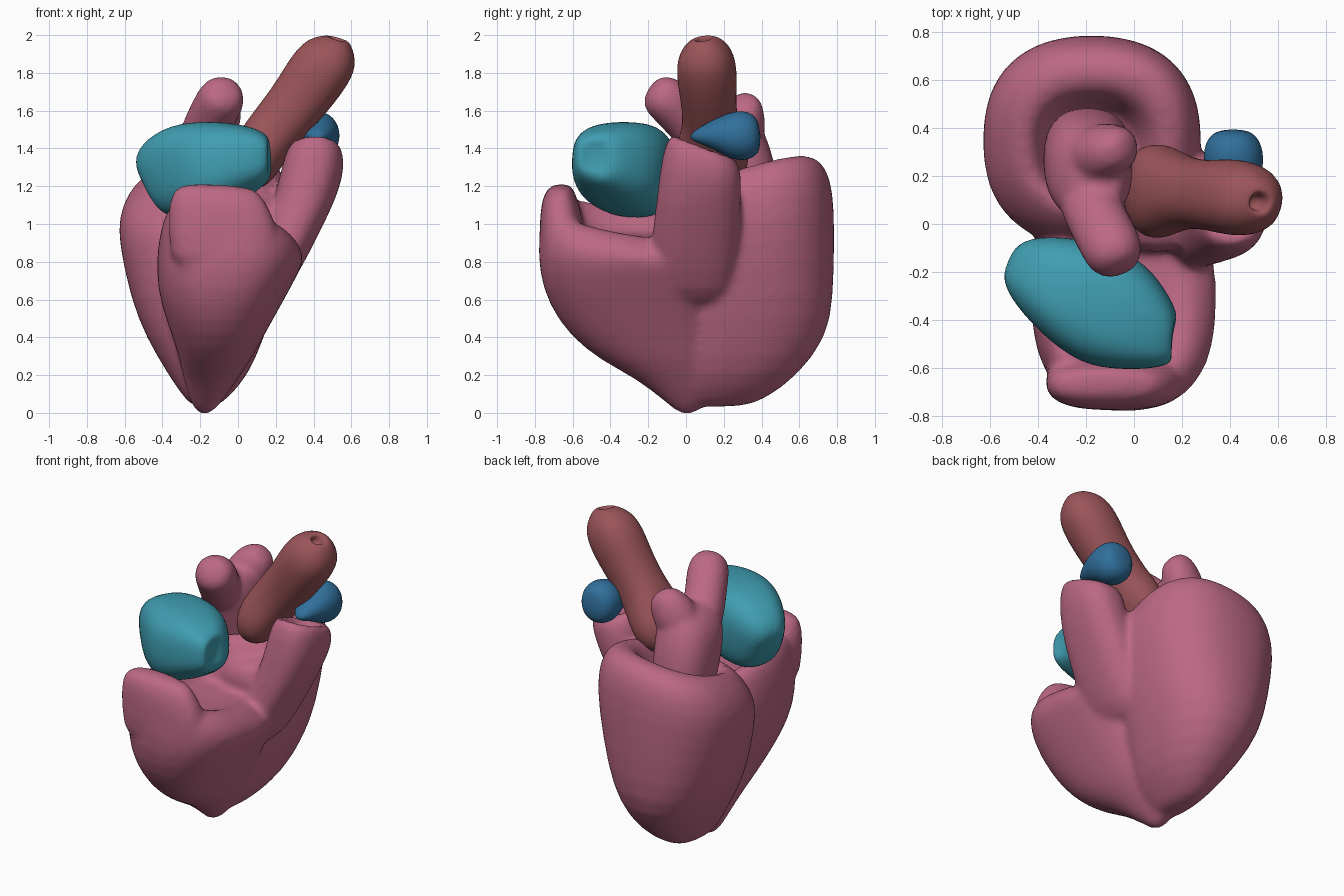
import bpy, bmesh, math
from mathutils import Vector

SEG = 24


def material(name, rgb):
    m = bpy.data.materials.new(name)
    m.diffuse_color = (*rgb, 1)
    return m


PINK = material("muscle_pink", (0.50, 0.14, 0.23))
TEAL = material("teal", (0.05, 0.34, 0.44))
RED = material("artery_red", (0.33, 0.09, 0.10))
BLUE = material("blue", (0.03, 0.16, 0.33))


def unit_ring(n):
    # superellipse outline, n = 2 is round, higher is boxier
    out = []
    for i in range(SEG):
        a = 2 * math.pi * i / SEG
        c, s = math.cos(a), math.sin(a)
        out.append((math.copysign(abs(c) ** (2 / n), c), math.copysign(abs(s) ** (2 / n), s)))
    return out


def skin(bm, rings):
    # bridge consecutive rings and cap both ends
    rows = [[bm.verts.new(p) for p in r] for r in rings]
    faces = [bm.faces.new(rows[0][::-1]), bm.faces.new(rows[-1])]
    for a, b in zip(rows, rows[1:]):
        for i in range(SEG):
            j = (i + 1) % SEG
            faces.append(bm.faces.new((a[i], a[j], b[j], b[i])))
    bmesh.ops.recalc_face_normals(bm, faces=faces)


def stack(bm, levels, n_low=2.4, n_high=2.4):
    # levels: z, xmin, xmax, ymin, ymax, tilt in x, tilt in y
    rings = []
    for k, (z, x0, x1, y0, y1, tx, ty) in enumerate(levels):
        n = n_low + (n_high - n_low) * min(1, k / 6)
        cx, cy, rx, ry = (x0 + x1) / 2, (y0 + y1) / 2, (x1 - x0) / 2, (y1 - y0) / 2
        rings.append([(cx + u * rx, cy + v * ry, z + tx * u * rx + ty * v * ry)
                      for u, v in unit_ring(n)])
    skin(bm, rings)


def tube(bm, path, n=2.1):
    # path: x, y, z, sideways radius, upward radius
    pts = [Vector(p[:3]) for p in path]
    prev, rings = None, []
    for i, p in enumerate(path):
        t = (pts[min(i + 1, len(pts) - 1)] - pts[max(i - 1, 0)]).normalized()
        if prev and t.dot(prev) < 0.5:
            t = prev
        prev = t
        side = t.cross(Vector((0, 0, 1))).normalized()
        up = side.cross(t)
        rings.append([pts[i] + side * u * p[3] + up * v * p[4] for u, v in unit_ring(n)])
    skin(bm, rings)


def finish(bm, name, mat, voxel=None, smooth=8):
    me = bpy.data.meshes.new(name)
    bm.to_mesh(me)
    bm.free()
    for p in me.polygons:
        p.use_smooth = True
    me.materials.append(mat)
    ob = bpy.data.objects.new(name, me)
    bpy.context.collection.objects.link(ob)
    sub = ob.modifiers.new("subdivide", 'SUBSURF')
    sub.levels = sub.render_levels = 1 if voxel else 2
    if voxel:
        rm = ob.modifiers.new("fuse", 'REMESH')
        rm.mode = 'VOXEL'
        rm.voxel_size = voxel
        rm.use_smooth_shade = True
        sm = ob.modifiers.new("soften", 'SMOOTH')
        sm.factor = 0.5
        sm.iterations = smooth
    return ob


# Ventricles: back chamber with a cupped top, lower on the left
bm = bmesh.new()
stack(bm, [
    (0.03, -0.23, -0.12, 0.00, 0.30, 0, 0),
    (0.07, -0.28, -0.06, -0.04, 0.42, 0, 0),
    (0.20, -0.37, 0.06, -0.08, 0.60, 0, 0),
    (0.40, -0.49, 0.14, -0.12, 0.75, 0, 0),
    (0.60, -0.57, 0.21, -0.12, 0.785, 0, 0),
    (0.90, -0.63, 0.28, -0.10, 0.79, 0.05, 0.1),
    (1.07, -0.64, 0.29, -0.09, 0.785, 0.1, 0.22),
    (1.20, -0.59, 0.25, -0.05, 0.745, 0.13, 0.28),
    (1.27, -0.51, 0.18, 0.02, 0.66, 0.13, 0.28),
    (1.27, -0.44, 0.09, 0.08, 0.56, 0.13, 0.28),
    (1.18, -0.39, 0.03, 0.10, 0.51, 0, 0.2),
    (1.05, -0.36, 0.00, 0.12, 0.48, 0, 0)], 2.1, 2.4)
# Front chamber, sloping down to the right
stack(bm, [
    (-0.01, -0.21, -0.15, -0.03, 0.04, 0, 0),
    (0.05, -0.25, -0.09, -0.10, 0.12, 0, 0),
    (0.18, -0.29, 0.00, -0.26, 0.20, 0, 0),
    (0.28, -0.31, 0.07, -0.46, 0.20, 0, 0),
    (0.41, -0.35, 0.14, -0.62, 0.20, 0, 0),
    (0.57, -0.41, 0.23, -0.73, 0.20, 0, 0),
    (0.75, -0.44, 0.33, -0.785, 0.20, 0, 0),
    (0.89, -0.42, 0.36, -0.785, 0.15, -0.15, -0.1),
    (0.99, -0.38, 0.31, -0.76, 0.12, -0.25, -0.2),
    (1.03, -0.31, 0.23, -0.68, 0.08, -0.27, -0.2),
    (0.97, -0.23, 0.16, -0.58, 0.00, -0.2, -0.1),
    (0.93, -0.18, 0.11, -0.50, -0.05, 0, 0)], 2.1, 2.5)
# Raised lip along the front
stack(bm, [
    (0.70, -0.36, 0.21, -0.77, -0.50, 0, 0),
    (0.95, -0.37, 0.22, -0.78, -0.53, -0.05, 0),
    (1.09, -0.37, 0.18, -0.77, -0.56, -0.1, 0),
    (1.17, -0.34, 0.13, -0.75, -0.59, -0.1, 0),
    (1.21, -0.25, 0.08, -0.70, -0.61, -0.05, 0)], 2.6, 2.6)
# Outflow column on the right, spreading into the side wall
stack(bm, [
    (0.55, -0.02, 0.20, -0.16, 0.24, 0, 0),
    (0.75, 0.05, 0.33, -0.20, 0.26, 0, 0),
    (0.95, 0.12, 0.43, -0.18, 0.29, 0, 0),
    (1.10, 0.18, 0.505, -0.16, 0.29, 0, 0),
    (1.25, 0.22, 0.56, -0.14, 0.295, 0, -0.15),
    (1.38, 0.25, 0.565, -0.11, 0.29, 0, -0.35),
    (1.44, 0.30, 0.515, -0.05, 0.23, 0, -0.4),
    (1.33, 0.35, 0.46, 0.02, 0.17, 0, -0.3)])
# Deck under the big artery, tying the column to the back chamber
stack(bm, [
    (0.75, -0.15, 0.28, -0.10, 0.30, 0, 0),
    (1.05, -0.15, 0.34, -0.14, 0.36, 0, 0),
    (1.16, -0.05, 0.30, -0.06, 0.34, 0, 0.2)])
finish(bm, "ventricles", PINK, voxel=0.02)

# Two-tipped vessel rising from the cup
bm = bmesh.new()
stack(bm, [
    (1.02, -0.36, 0.00, 0.12, 0.48, 0, 0),
    (1.18, -0.38, -0.01, 0.08, 0.49, 0, 0),
    (1.33, -0.38, -0.01, 0.03, 0.47, 0, 0),
    (1.46, -0.36, 0.00, 0.00, 0.43, 0, 0),
    (1.55, -0.29, -0.03, 0.04, 0.38, 0, 0),
    (1.59, -0.20, -0.07, 0.10, 0.33, 0, 0)])
tube(bm, [
    (-0.22, 0.18, 1.36, 0.10, 0.10), (-0.19, 0.10, 1.45, 0.13, 0.13),
    (-0.14, -0.01, 1.57, 0.125, 0.125), (-0.09, -0.10, 1.66, 0.13, 0.125),
    (-0.07, -0.16, 1.70, 0.11, 0.11), (-0.06, -0.19, 1.72, 0.05, 0.05)])
tube(bm, [
    (-0.20, 0.26, 1.38, 0.13, 0.13), (-0.14, 0.29, 1.50, 0.13, 0.14),
    (-0.10, 0.31, 1.58, 0.11, 0.13), (-0.05, 0.32, 1.63, 0.09, 0.10),
    (-0.02, 0.32, 1.66, 0.05, 0.05)])
finish(bm, "forked_vessel", PINK, voxel=0.018, smooth=7)

# Teal front chamber, boxy, narrowing to the right
bm = bmesh.new()
tube(bm, [
    (-0.48, -0.17, 1.20, 0.08, 0.13), (-0.43, -0.19, 1.235, 0.15, 0.21),
    (-0.29, -0.26, 1.28, 0.22, 0.26), (-0.10, -0.36, 1.31, 0.26, 0.24),
    (0.04, -0.44, 1.35, 0.19, 0.18), (0.13, -0.49, 1.355, 0.125, 0.135),
    (0.165, -0.50, 1.36, 0.08, 0.09), (0.15, -0.49, 1.355, 0.04, 0.05)], n=2.7)
finish(bm, "teal_chamber", TEAL)

# Big leaning artery with a small hole in its tip
bm = bmesh.new()
tube(bm, [
    (0.03, 0.13, 1.19, 0.08, 0.05), (0.05, 0.13, 1.25, 0.18, 0.12),
    (0.10, 0.14, 1.37, 0.21, 0.15), (0.20, 0.13, 1.51, 0.145, 0.145),
    (0.32, 0.12, 1.65, 0.145, 0.155), (0.43, 0.11, 1.81, 0.165, 0.17),
    (0.505, 0.10, 1.91, 0.14, 0.15), (0.53, 0.09, 1.98, 0.07, 0.07),
    (0.525, 0.09, 1.985, 0.035, 0.035), (0.49, 0.09, 1.93, 0.03, 0.03)], n=2.2)
finish(bm, "large_artery", RED)

# Blue cap, pointed toward the front
bm = bmesh.new()
tube(bm, [
    (0.42, 0.02, 1.46, 0.03, 0.02), (0.425, 0.13, 1.475, 0.09, 0.07),
    (0.415, 0.25, 1.47, 0.13, 0.135), (0.41, 0.34, 1.465, 0.12, 0.13),
    (0.41, 0.395, 1.47, 0.07, 0.08)])
finish(bm, "blue_cap", BLUE)
